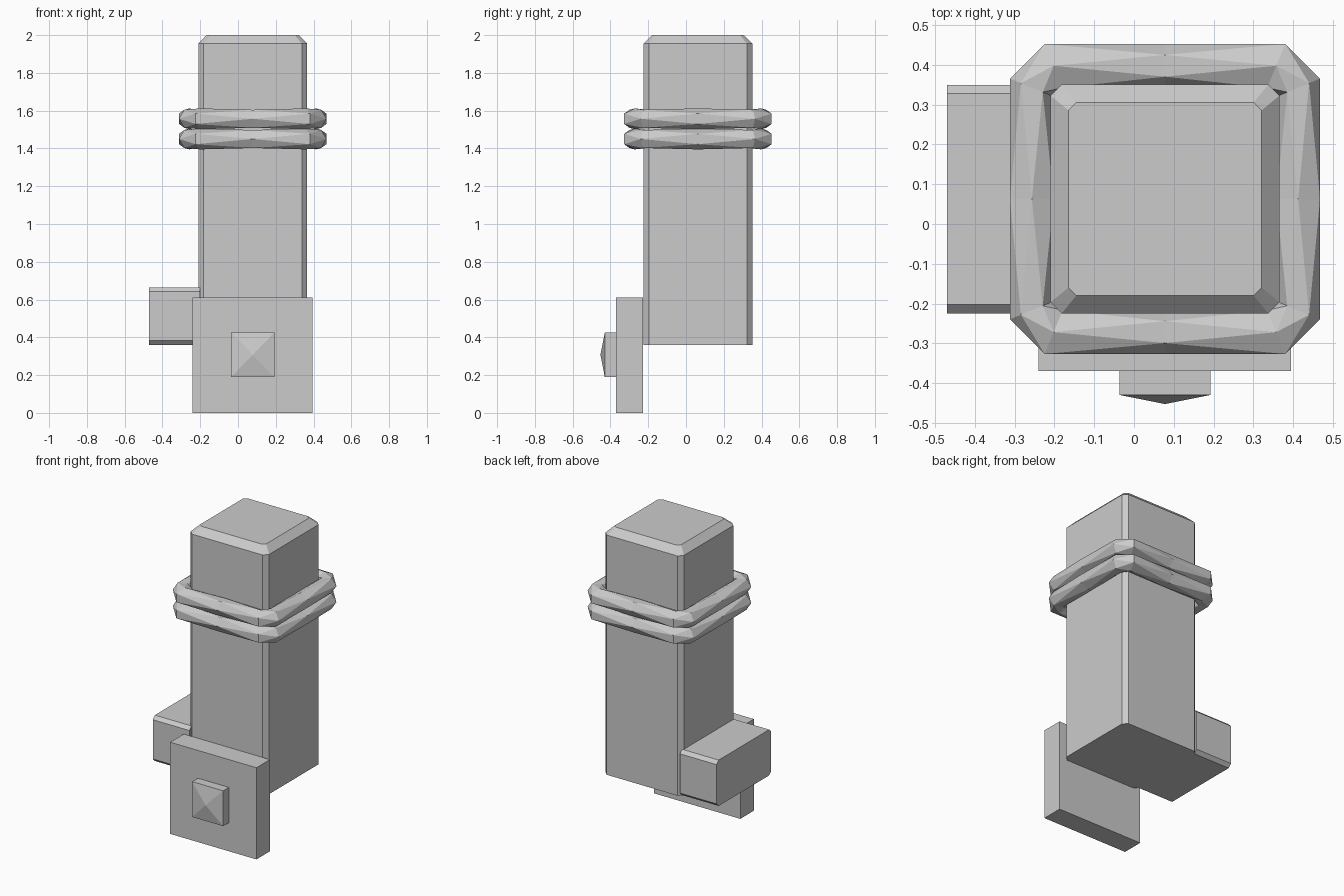
import bpy
import bmesh
import math

if "Cube" in bpy.data.objects:
    bpy.data.objects.remove(bpy.data.objects["Cube"])

CX, CY = 0.078, 0.063   # axis of the post

grey = bpy.data.materials.new("plain_grey")
grey.diffuse_color = (0.6, 0.6, 0.6, 1)
grey.use_nodes = True
grey.node_tree.nodes["Principled BSDF"].inputs["Base Color"].default_value = grey.diffuse_color


def finish(name, bm):
    bmesh.ops.recalc_face_normals(bm, faces=bm.faces)
    me = bpy.data.meshes.new(name)
    bm.to_mesh(me)
    bm.free()
    me.materials.append(grey)
    ob = bpy.data.objects.new(name, me)
    bpy.context.collection.objects.link(ob)
    return ob


def box(x, y, z):
    bm = bmesh.new()
    bmesh.ops.create_cube(bm, size=1)
    for v in bm.verts:
        v.co = [(a + b) / 2 + c * (b - a) for (a, b), c in zip((x, y, z), v.co)]
    return bm


def loft(name, rings, closed=False):
    """Skin equal-length rings of points with faces."""
    bm = bmesh.new()
    rows = [[bm.verts.new(p) for p in r] for r in rings]
    n = len(rows[0])
    for a, b in zip(rows, rows[1:]):
        for i in range(n):
            j = (i + 1) % n
            bm.faces.new((a[i], a[j], b[j], b[i]))
    bm.faces.new(rows[0])
    bm.faces.new(rows[-1])
    return finish(name, bm)


def cut_square(half, cut, z):
    h, k = half, half - cut
    pts = [(k, -h), (h, -k), (h, k), (k, h), (-k, h), (-h, k), (-h, -k), (-k, -h)]
    return [(CX + x, CY + y, z) for x, y in pts]


# Post with cut corners and a sloped cap edge
loft("post", [cut_square(0.288, 0.028, 0.36),
              cut_square(0.288, 0.028, 1.955),
              cut_square(0.243, 0.02, 2.0)])


# Faceted bands: hexagonal sections, every other one turned by half a step
def band(name, zc):
    c, r, t = 0.335, 0.055, math.tan(math.pi / 8)
    path = []                       # (path point, outward mitre direction)
    for q in range(4):
        ca, sa = math.cos(q * math.pi / 2), math.sin(q * math.pi / 2)
        for (px, py), (dx, dy) in (((c, 0), (1, 0)),
                                   ((c, 0.28), (1, t)),
                                   ((0.28, c), (t, 1))):
            path.append(((px * ca - py * sa, px * sa + py * ca),
                         (dx * ca - dy * sa, dx * sa + dy * ca)))
    bm = bmesh.new()
    rows = []
    for k, (p, d) in enumerate(path):
        odd = k % 2 == 0            # side middles are turned, front middles are not
        row = []
        for i in range(6):
            a = math.radians(60 * i + (30 if odd else 0))
            rad = r * math.cos(a) * (1 / math.cos(math.pi / 6) if odd else 1)
            row.append(bm.verts.new((CX + p[0] + d[0] * rad,
                                     CY + p[1] + d[1] * rad,
                                     zc + r * math.sin(a))))
        rows.append((row, odd))
    for k in range(12):
        (a, odd), (b, _) = rows[k], rows[(k + 1) % 12]
        if not odd:
            a, b = b, a             # a is always the turned section
        for i in range(6):
            j = (i + 1) % 6
            bm.faces.new((a[i], a[j], b[j]))
            bm.faces.new((b[i], b[j], a[i]))
    return finish(name, bm)


band("lower_band", 1.45)
band("upper_band", 1.557)

# Front plate
finish("front_plate", box((-0.24, 0.395), (-0.37, -0.228), (0, 0.61)))

# Pyramid-tipped stud on the plate
bm = box((-0.036, 0.192), (-0.43, -0.37), (0.19, 0.425))
bm.normal_update()
front = [f for f in bm.faces if f.normal.y < -0.9]
tip = bmesh.ops.poke(bm, faces=front)["verts"]
tip[0].co.y = -0.453
finish("stud", bm)

# Side block, its long edges chamfered
bm = box((-0.47, -0.2), (-0.225, 0.35), (0.36, 0.665))
edges = [e for e in bm.edges if abs(e.verts[0].co.x - e.verts[1].co.x) > 0.1]
bmesh.ops.bevel(bm, geom=edges, offset=0.022, segments=1, affect='EDGES')
finish("side_block", bm)
